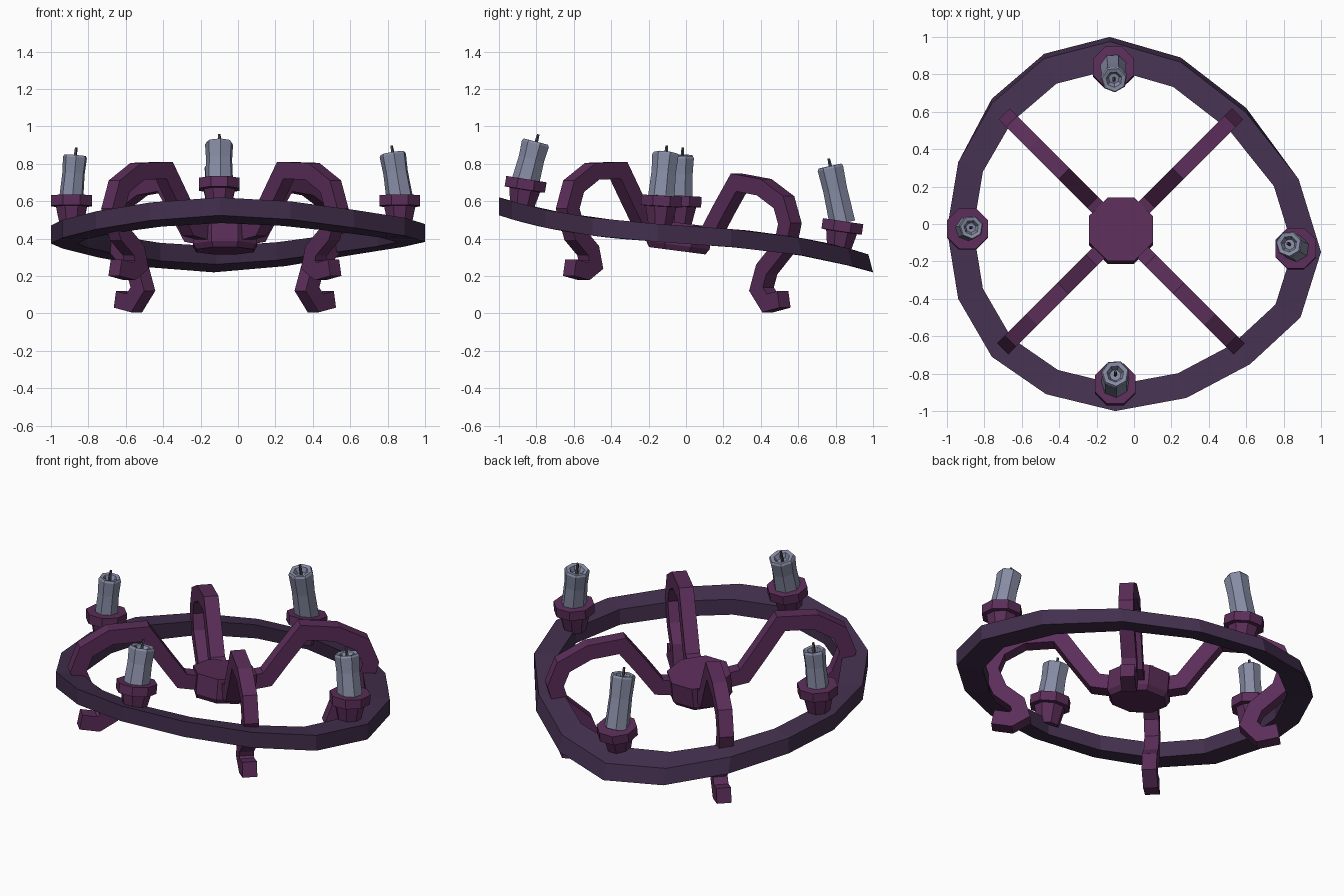
import bpy, bmesh, math
from mathutils import Vector

if "Cube" in bpy.data.objects:
    bpy.data.objects.remove(bpy.data.objects["Cube"])


def mat(name, rgb):
    m = bpy.data.materials.new(name)
    m.diffuse_color = (*rgb, 1)
    m.use_nodes = True
    m.node_tree.nodes["Principled BSDF"].inputs["Base Color"].default_value = m.diffuse_color
    return m


PURPLE = mat("plum metal", (0.105, 0.027, 0.100))
DARK = mat("dark violet rim", (0.056, 0.029, 0.075))
WAX = mat("grey blue wax", (0.24, 0.26, 0.37))
WICK = mat("dark wick", (0.07, 0.07, 0.10))


def skin(name, loops, material, closed=False):
    """Bridge a list of equal vertex loops; cap the ends unless closed."""
    bm = bmesh.new()
    rows = [[bm.verts.new(p) for p in loop] for loop in loops]
    n = len(rows[0])
    pairs = list(zip(rows, rows[1:])) + ([(rows[-1], rows[0])] if closed else [])
    for a, b in pairs:
        for i in range(n):
            j = (i + 1) % n
            bm.faces.new((a[i], a[j], b[j], b[i]))
    if not closed:
        bm.faces.new(rows[0][::-1])
        bm.faces.new(rows[-1])
    bmesh.ops.recalc_face_normals(bm, faces=bm.faces)
    me = bpy.data.meshes.new(name)
    bm.to_mesh(me)
    bm.free()
    me.materials.append(material)
    ob = bpy.data.objects.new(name, me)
    bpy.context.collection.objects.link(ob)
    return ob


def lathe(name, base, axis, profile, sides, material, phase=0.0):
    """Faceted turned shape: profile of (radius, distance along axis)."""
    q = Vector((0, 0, 1)).rotation_difference(Vector(axis).normalized())
    loops = []
    for r, h in profile:
        loops.append([Vector(base) + q @ Vector((r * math.cos(a), r * math.sin(a), h))
                      for a in (phase + 2 * math.pi * i / sides for i in range(sides))])
    return skin(name, loops, material)


# Warped wheel rim: irregular 16-gon, bent down towards the back
OUTER = [(-.13, 1.0), (.25, .89), (.6, .62), (.88, .24), (1.0, -.15), (.89, -.5),
         (.62, -.75), (.28, -.93), (-.1, -1.0), (-.47, -.91), (-.76, -.71), (-.94, -.4),
         (-1.0, -.03), (-.94, .33), (-.76, .67), (-.48, .91)]


def rim_z(y):
    return 0.42 - 0.065 * y - 0.0875 * y ** 3


loops = []
for x, y in OUTER:
    z = rim_z(y)
    ix, iy = -.03 + (x + .03) * .855, -.02 + (y + .02) * .855
    iz = rim_z(iy)
    s = 0.025 if y > 0.5 else 0.0
    loops.append([(x, y, z - .048), (x, y - s, z + .048),
                  (ix, iy - s, iz + .048), (ix, iy, iz - .048)])
skin("wheel_rim", loops, DARK, closed=True)

# Octagonal hub, tilted with the rim
HUB = Vector((-.07, -.035, 0))
lathe("hub", HUB + Vector((0, -.012, .335)), (0, .13, 1), [(.165, 0), (.185, .03), (.185, .15)],
      8, PURPLE, math.pi / 8)

# Curled arms: (distance from hub, height) centre lines for front and back pairs
FRONT = [(.12, .43), (.25, .455), (.35, .60), (.46, .765), (.66, .76), (.80, .68),
         (.845, .56), (.79, .42), (.69, .335), (.67, .26), (.73, .225), (.83, .245)]
BACK = [(.12, .41), (.24, .425), (.34, .56), (.45, .70), (.64, .675), (.79, .595),
        (.835, .48), (.80, .36), (.66, .235), (.62, .13), (.685, .055), (.79, .075)]


def arm(name, sx, sy, path, thick=.045, half=.042):
    out = Vector((sx, sy, 0)).normalized()
    side = Vector((-out.y, out.x, 0))
    pts = [Vector(p) for p in path]
    loops = []
    for i, p in enumerate(pts):
        a = (p - pts[i - 1]).normalized() if i else (pts[1] - p).normalized()
        b = (pts[i + 1] - p).normalized() if i < len(pts) - 1 else a
        t = (a + b).normalized()
        n = Vector((-t.y, t.x)) * thick / max(t.dot(a), .75)
        loop = []
        for e, w in ((1, 1), (1, -1), (-1, -1), (-1, 1)):
            q = p + n * e
            loop.append(HUB + out * q.x + side * half * w + Vector((0, 0, q.y)))
        loops.append(loop)
    skin(name, loops, PURPLE)


for sx, s in ((-1, "left"), (1, "right")):
    arm("front_arm_" + s, sx, -1, FRONT)
    arm("back_arm_" + s, sx, 1, BACK)

# Cups and candles: name, cup base, cup axis, candle lean, candle height, radius
CANDLES = [("front", (-.10, -.88, .55), (0, .16, 1), (0, .26, 1), .205, .077),
           ("back", (-.11, .815, .325), (0, .15, 1), (.01, -.22, 1), .30, .072),
           ("left", (-.89, -.035, .46), (.0, .06, 1), (.09, .03, 1), .215, .066),
           ("right", (.865, -.14, .46), (.0, .06, 1), (-.16, .1, 1), .23, .073)]
for name, base, axis, lean, h, r in CANDLES:
    lathe("candle_cup_" + name, base, axis,
          [(.065, 0), (.09, .112), (.118, .114), (.118, .17)], 8, PURPLE, math.pi / 8)
    foot = Vector(base) + Vector(axis).normalized() * .16
    # Candle with a sunken melted top
    lathe("candle_" + name, foot, lean,
          [(r, 0), (r * .93, h * .6), (r, h), (r * .9, h + .012), (r * .6, h + .008), (r * .4, h - .02)],
          7, WAX, .3)
    up = Vector(lean).normalized()
    lathe("wick_" + name, foot + up * (h - .025), lean, [(.009, 0), (.009, .05), (.007, .078)], 5, WICK)
